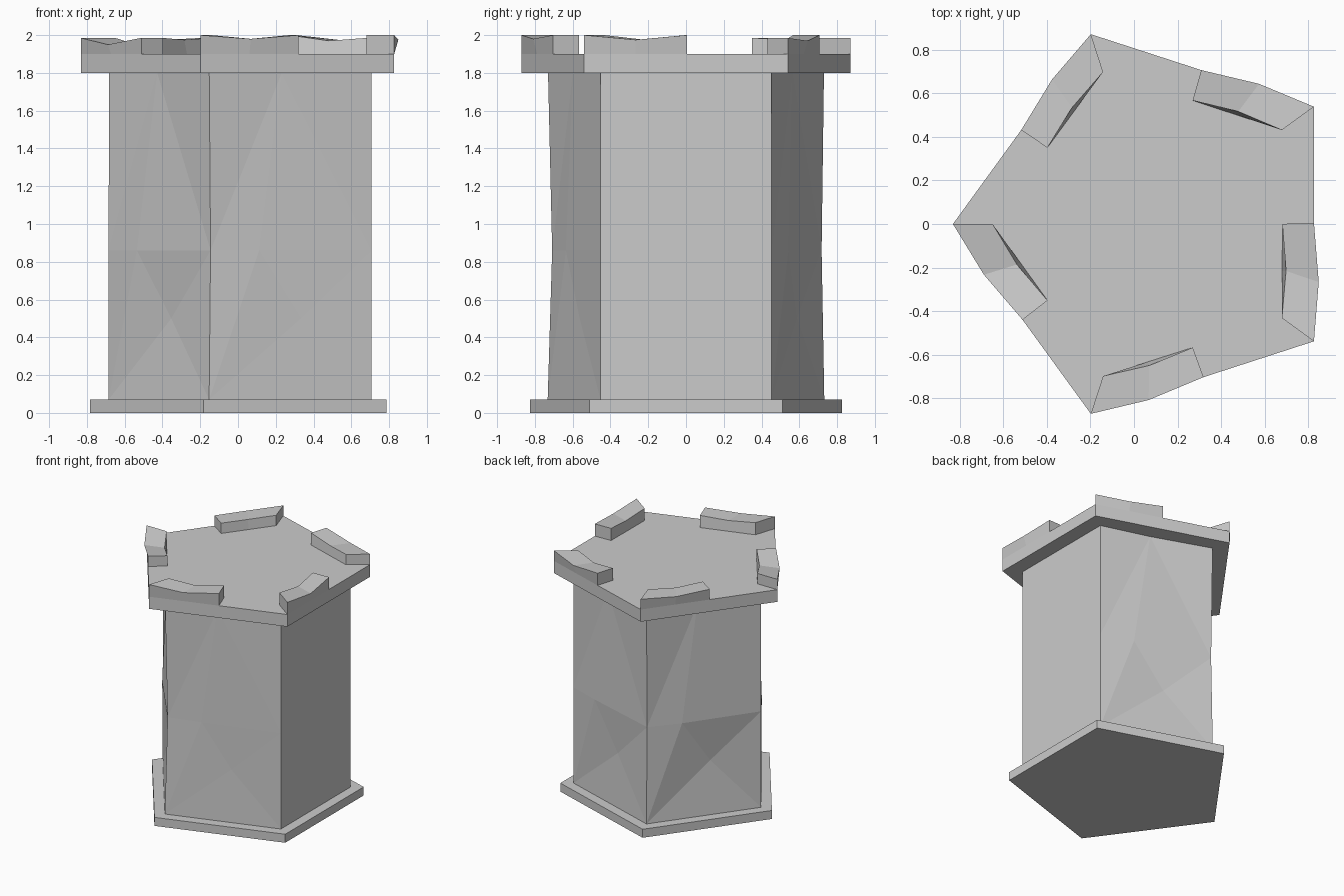
import bpy, bmesh, math
from mathutils import Vector

cube = bpy.data.objects.get("Cube")
if cube:
    bpy.data.objects.remove(cube)

stone = bpy.data.materials.new("grey_stone")
stone.use_nodes = True
GREY = (0.6, 0.6, 0.6, 1)
stone.diffuse_color = GREY
stone.node_tree.nodes["Principled BSDF"].inputs["Base Color"].default_value = GREY

CENTRE = 0.085
UP = Vector((0, 0, 1))


def corner(i, radius, z):
    a = math.pi + i * math.tau / 5
    return Vector((CENTRE + radius * math.cos(a), radius * math.sin(a), z))


def finish(name, bm):
    bmesh.ops.remove_doubles(bm, verts=bm.verts, dist=0.0005)
    bmesh.ops.recalc_face_normals(bm, faces=bm.faces)
    mesh = bpy.data.meshes.new(name)
    bm.to_mesh(mesh)
    bm.free()
    mesh.materials.append(stone)
    obj = bpy.data.objects.new(name, mesh)
    bpy.context.collection.objects.link(obj)


def face(bm, *points):
    bm.faces.new([bm.verts.new(p) for p in points])


def slab(name, radius, low, high):
    bm = bmesh.new()
    bottom = [corner(i, radius, low) for i in range(5)]
    top = [corner(i, radius, high) for i in range(5)]
    face(bm, *bottom)
    face(bm, *top)
    for i in range(5):
        j = (i + 1) % 5
        face(bm, bottom[i], bottom[j], top[j], top[i])
    finish(name, bm)


# Foot and parapet floor
slab("foot_slab", 0.868, 0, 0.07)
slab("parapet_floor", 0.917, 1.8, 1.9)

# Shaft: each wall has a worn ledge of its own strength
bm = bmesh.new()
wear = [1, 0.3, 0, 0.7, 1.1]
dent = [0, 0.025, 0, 0, 0.015]
for i in range(5):
    j = (i + 1) % 5
    b0, b1 = corner(i, 0.77, 0.07), corner(j, 0.77, 0.07)
    m0, m1 = corner(i, 0.77 - dent[i], 0.86), corner(j, 0.77 - dent[j], 0.86)
    t0, t1 = corner(i, 0.768, 1.8), corner(j, 0.768, 1.8)
    out = (b1 - b0).cross(UP).normalized() * wear[i]
    ledge = m0.lerp(m1, 0.3) + out * 0.015
    hollow = b0.lerp(b1, 0.57) - out * 0.035 + UP * 0.43
    brow = t0.lerp(t1, 0.45) - out * 0.02
    for pts in ((m0, ledge, brow), (m0, brow, t0), (ledge, m1, brow),
                (m1, t1, brow), (ledge, hollow, m1), (m0, b0, ledge),
                (b0, hollow, ledge), (b0, b1, hollow), (hollow, b1, m1)):
        face(bm, *pts)
finish("tower_shaft", bm)

# Battlements: one per side, starting at a corner, sagging in the middle
tops = [(1.985, 1.95, 1.985), (2.0, 1.98, 2.0), (2.0, 1.975, 2.0),
        (1.985, 1.97, 2.0), (1.985, 1.975, 1.985)]
for i in range(5):
    a, b = corner(i, 0.917, 1.9), corner(i + 1, 0.917, 1.9)
    along = (b - a).normalized()
    out = along.cross(UP)
    o0, o2 = a, a.lerp(b, 0.505)
    n0 = corner(i, 0.735, 1.9)
    n2 = o2 - out * 0.145 - along * 0.005
    outer = [o0, (o0 + o2) / 2, o2]
    inner = [n0, (n0 + n2) / 2, n2]
    outer_top = [Vector((p.x, p.y, z)) for p, z in zip(outer, tops[i])]
    inner_top = [Vector((p.x, p.y, z)) for p, z in zip(inner, tops[i])]
    outer_top[1] += out * 0.022
    inner_top[1] += out * 0.018
    bm = bmesh.new()
    for k in (0, 1):
        face(bm, outer[k], outer[k + 1], outer_top[k + 1], outer_top[k])
        face(bm, inner[k + 1], inner[k], inner_top[k], inner_top[k + 1])
        face(bm, outer_top[k], outer_top[k + 1], inner_top[k + 1], inner_top[k])
        face(bm, inner[k], inner[k + 1], outer[k + 1], outer[k])
    for k in (0, 2):
        face(bm, outer[k], inner[k], inner_top[k], outer_top[k])
    finish(f"battlement_{i + 1}", bm)
